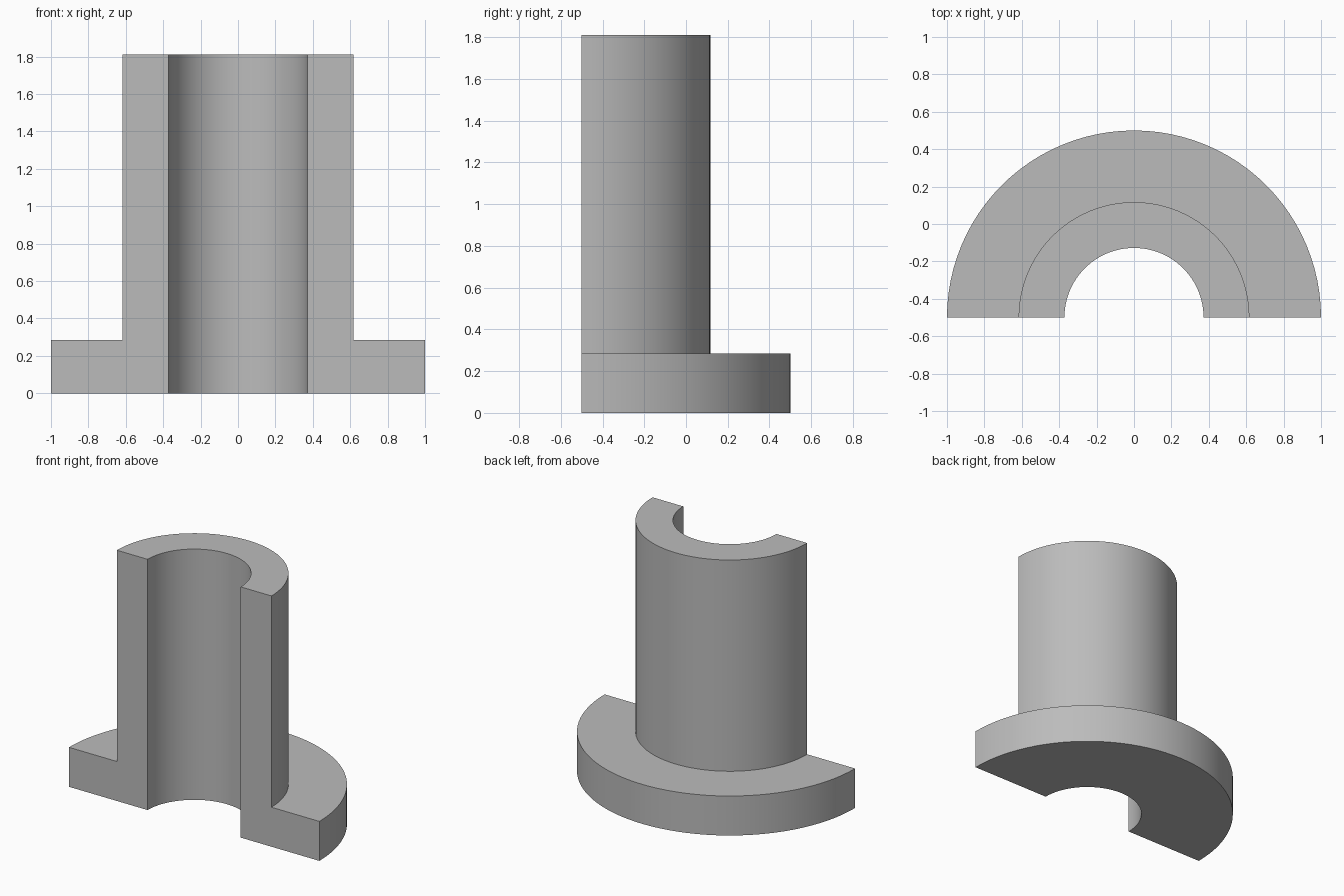
import bpy
import bmesh
import math
from mathutils import Vector

cube = bpy.data.objects.get("Cube")
if cube:
    bpy.data.objects.remove(cube, do_unlink=True)

# Dimensions of the halved flanged bushing
BORE, SLEEVE, FLANGE = 0.372, 0.617, 1.0
FLANGE_TOP, HEIGHT = 0.285, 1.81
AXIS_Y = -0.5
SEGMENTS = 48

grey = bpy.data.materials.new("plain grey")
grey.use_nodes = True
colour = (0.5, 0.5, 0.5, 1.0)
grey.diffuse_color = colour
grey.node_tree.nodes["Principled BSDF"].inputs["Base Color"].default_value = colour

# L-shaped section, swept half a turn about the bore axis
section = [(BORE, 0), (FLANGE, 0), (FLANGE, FLANGE_TOP),
           (SLEEVE, FLANGE_TOP), (SLEEVE, HEIGHT), (BORE, HEIGHT)]

bm = bmesh.new()
rings = []
for i in range(SEGMENTS + 1):
    a = math.pi * i / SEGMENTS
    rings.append([bm.verts.new(Vector((r * math.cos(a), AXIS_Y + r * math.sin(a), z)))
                  for r, z in section])

# Swept walls
n = len(section)
for near, far in zip(rings, rings[1:]):
    for j in range(n):
        k = (j + 1) % n
        bm.faces.new((near[j], near[k], far[k], far[j]))

# Flat cut faces on the front
bm.faces.new(rings[0])
bm.faces.new(rings[-1])
bmesh.ops.recalc_face_normals(bm, faces=bm.faces[:])

mesh = bpy.data.meshes.new("half_flanged_bushing")
bm.to_mesh(mesh)
bm.free()
mesh.materials.append(grey)
bushing = bpy.data.objects.new("half_flanged_bushing", mesh)
bpy.context.collection.objects.link(bushing)

# Smooth curved walls, sharp rims
bpy.ops.object.select_all(action='DESELECT')
bushing.select_set(True)
bpy.context.view_layer.objects.active = bushing
bpy.ops.object.shade_smooth_by_angle(angle=math.radians(30))
